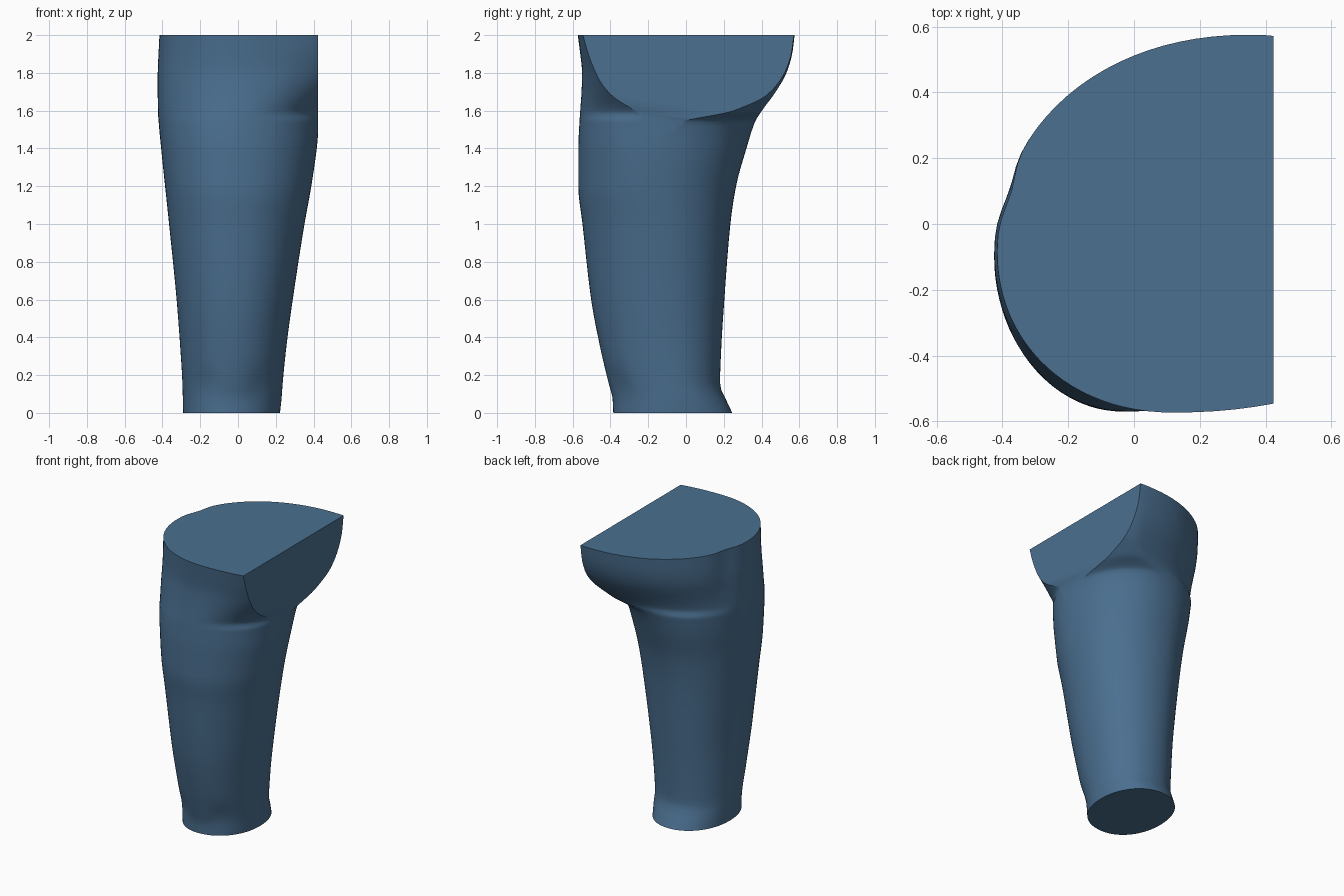
import bpy, bmesh, math

if "Cube" in bpy.data.objects:
    bpy.data.objects.remove(bpy.data.objects["Cube"])

# Cross-sections: z, left x, left-apex y, right x (may pass the cut plane), right-apex y,
#                 front y, front-apex x, back y, back-apex x
KEYS = [
    (0.00, -.290, -.08, .222, -.07, -.385, -.05, .245, -.03),
    (0.07, -.292, -.08, .230, -.07, -.388, -.05, .212, -.03),
    (0.15, -.294, -.09, .236, -.08, -.408, -.04, .180, -.03),
    (0.35, -.306, -.11, .256, -.10, -.455, -.03, .187, -.03),
    (0.60, -.325, -.13, .290, -.12, -.502, -.03, .203, -.03),
    (1.00, -.365, -.13, .352, -.14, -.548, -.03, .235, -.03),
    (1.20, -.386, -.13, .388, -.16, -.570, -.03, .265, -.02),
    (1.40, -.407, -.12, .417, -.16, -.570, -.02, .320, .00),
    (1.54, -.420, -.11, .432, -.14, -.564, .00, .365, .06),
    (1.60, -.424, -.10, .470, .00, -.560, .02, .402, .24),
    (1.70, -.425, -.10, .590, .00, -.553, .05, .475, .33),
    (1.80, -.425, -.09, .730, -.01, -.550, .08, .532, .34),
    (1.90, -.421, -.08, .870, -.03, -.560, .10, .562, .35),
    (2.00, -.416, -.08, 1.00, -.05, -.573, .12, .575, .35),
]
CUT_X, SEG = 0.424, 24


def section(z):
    """Smoothly interpolated section values at height z."""
    i = max(k for k in range(len(KEYS) - 1) if KEYS[k][0] <= z or k == 0)
    a, b = KEYS[i], KEYS[i + 1]
    p, n = KEYS[max(i - 1, 0)], KEYS[min(i + 2, len(KEYS) - 1)]
    h = b[0] - a[0]
    t = (z - a[0]) / h
    out = []
    for c in range(1, 9):
        s = (b[c] - a[c]) / h

        def slope(lo, hi, mid):
            d0 = (mid[c] - lo[c]) / (mid[0] - lo[0]) if mid != lo else s
            d1 = (hi[c] - mid[c]) / (hi[0] - mid[0]) if mid != hi else s
            return 0 if d0 * d1 <= 0 else 2 * d0 * d1 / (d0 + d1)
        m0, m1 = slope(p, b, a) * h, slope(a, n, b) * h
        out.append(a[c] * (2*t**3 - 3*t*t + 1) + m0 * (t**3 - 2*t*t + t)
                   + b[c] * (3*t*t - 2*t**3) + m1 * (t**3 - t*t))
    return out


def bump(v, centre, width):
    return math.exp(-((v - centre) / width) ** 2)


def ring(z):
    """Closed outline made of four quarter ovals, with soft anatomical dents."""
    lx, ly, rx, ry, fy, fx, by, bx = section(z)
    quads = [(rx, ry, by, bx, 0), (lx, ly, by, bx, 1),
             (lx, ly, fy, fx, 0), (rx, ry, fy, fx, 1)]
    pts = []
    for sx, sy, ey, ex, flip in quads:
        for k in range(SEG):
            a = k / SEG * math.pi / 2
            a = math.pi / 2 - a if flip else a
            c, s = max(math.cos(a), 0) ** .95, max(math.sin(a), 0) ** .95
            x, y = ex + (sx - ex) * c, sy + (ey - sy) * s
            if x < -0.1:   # hollow at the side of the hip
                x += .02 * bump(y, .10, .08) * bump(z, 1.95, .25)
            if y < -0.1:   # hollows around the knee cap
                y += .012 * bump(z, .15, .07) * (bump(x, .12, .07) + bump(x, -.18, .07))
            pts.append((x, y, z))
    return pts


# Thigh: loft the rings, cap the ends, then slice flat on the inner side
heights = sorted({round(i * .04, 3) for i in range(51)}
                 | {1.54, 1.55, 1.57, 1.58, 1.59, 1.62, 1.66})
bm = bmesh.new()
rows = [[bm.verts.new(p) for p in ring(z)] for z in heights]
for lo, hi in zip(rows, rows[1:]):
    n = len(lo)
    for i in range(n):
        j = (i + 1) % n
        bm.faces.new((lo[i], lo[j], hi[j], hi[i]))
bm.faces.new(rows[0][::-1])
bm.faces.new(rows[-1])
bmesh.ops.bisect_plane(bm, geom=bm.verts[:] + bm.edges[:] + bm.faces[:],
                       plane_co=(CUT_X, 0, 0), plane_no=(1, 0, 0), clear_outer=True)
bmesh.ops.holes_fill(bm, edges=[e for e in bm.edges if e.is_boundary], sides=0)
bmesh.ops.recalc_face_normals(bm, faces=bm.faces[:])
mesh = bpy.data.meshes.new("thigh")
bm.to_mesh(mesh)
bm.free()
thigh = bpy.data.objects.new("thigh", mesh)
bpy.context.collection.objects.link(thigh)

# Smooth skin, crisp cut edges
bpy.context.view_layer.objects.active = thigh
thigh.select_set(True)
bpy.ops.object.shade_smooth_by_angle(angle=math.radians(40))

# Blue-grey surface
mat = bpy.data.materials.new("blue_surface")
mat.diffuse_color = (.07, .16, .28, 1)
mat.use_nodes = True
mat.node_tree.nodes["Principled BSDF"].inputs["Base Color"].default_value = mat.diffuse_color
mesh.materials.append(mat)
